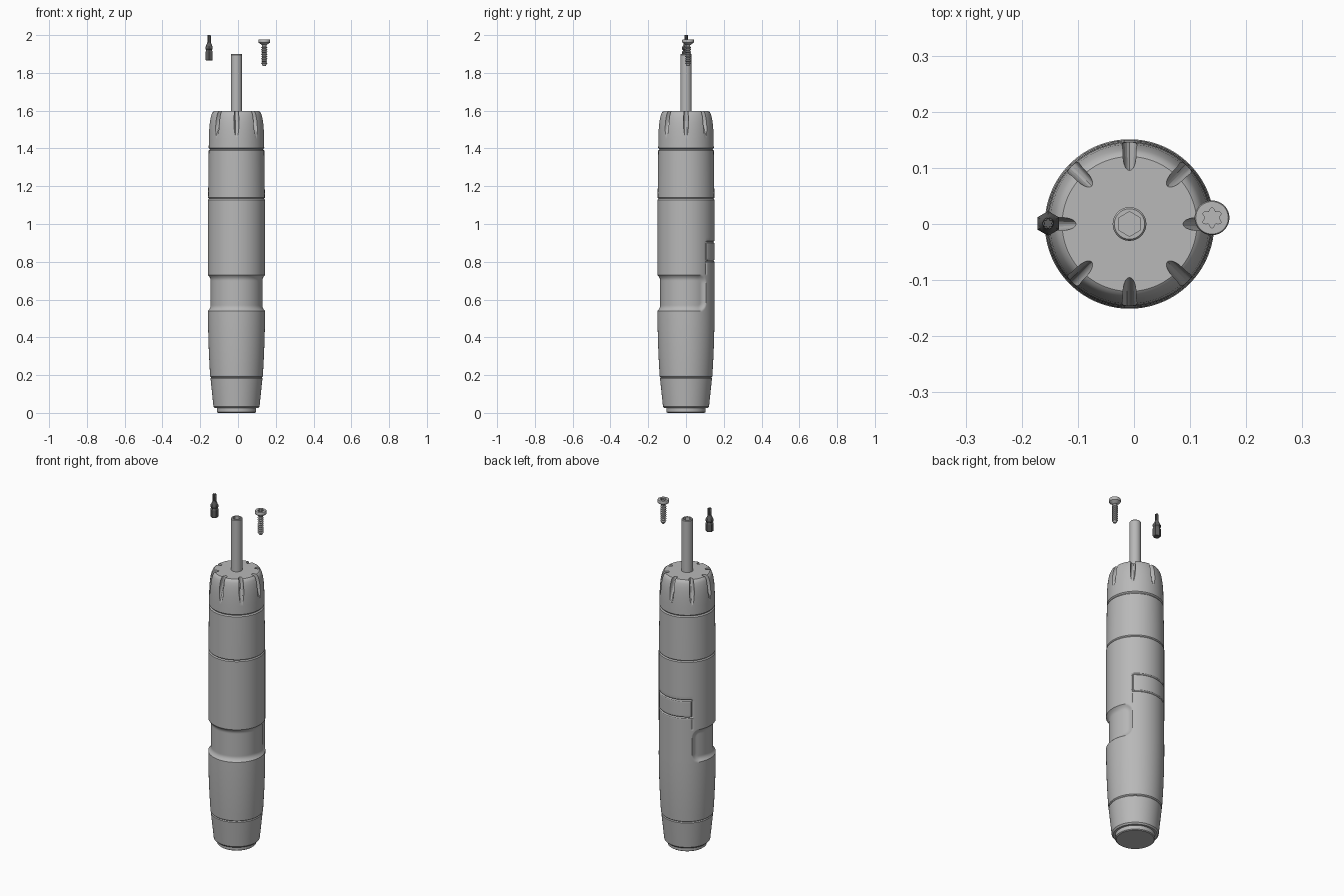
import bpy, bmesh
from math import sin, cos, pi, radians, hypot
from mathutils import Matrix, Vector

if "Cube" in bpy.data.objects:
    bpy.data.objects.remove(bpy.data.objects["Cube"])

AXIS = (-0.008, 0.0)


def material(name, value):
    mat = bpy.data.materials.new(name)
    mat.use_nodes = True
    color = (value, value, value, 1)
    mat.diffuse_color = color
    mat.node_tree.nodes["Principled BSDF"].inputs["Base Color"].default_value = color
    return mat


grey = material("satin_grey", 0.48)
dark = material("dark_steel", 0.11)


def finish(name, bm, mat):
    bmesh.ops.recalc_face_normals(bm, faces=bm.faces)
    mesh = bpy.data.meshes.new(name)
    bm.to_mesh(mesh)
    bm.free()
    mesh.materials.append(mat)
    obj = bpy.data.objects.new(name, mesh)
    bpy.context.collection.objects.link(obj)
    return obj


def select(obj):
    bpy.ops.object.select_all(action="DESELECT")
    obj.select_set(True)
    bpy.context.view_layer.objects.active = obj


def smooth(obj):
    select(obj)
    bpy.ops.object.shade_smooth_by_angle(angle=radians(30))


def loft(name, profile, segs=96, centre=AXIS, shape=None, mat=grey):
    """Stack closed rings from (radius, z) pairs; shape can alter the radius."""
    bm = bmesh.new()
    rings = []
    for r, z in profile:
        ring = []
        for i in range(segs):
            a = pi / 2 + 2 * pi * i / segs
            q = shape(a, z, r) if shape else r
            ring.append(bm.verts.new((centre[0] + q * cos(a), centre[1] + q * sin(a), z)))
        rings.append(ring)
    for low, high in zip(rings, rings[1:]):
        for i in range(segs):
            j = (i + 1) % segs
            bm.faces.new((low[i], low[j], high[j], high[i]))
    bm.faces.new(rings[0])
    bm.faces.new(rings[-1])
    obj = finish(name, bm, mat)
    smooth(obj)
    return obj


def cut(obj, cutter):
    cutter.hide_render = True
    mod = obj.modifiers.new("cut", "BOOLEAN")
    mod.operation = "DIFFERENCE"
    mod.object = cutter
    select(obj)
    bpy.ops.object.modifier_apply(modifier=mod.name)
    bpy.data.objects.remove(cutter)
    smooth(obj)


def star(a, z, r):
    return r * (1 - 0.2 * cos(6 * a))


# Grip: thumb recess around the front, outlined latch panel and seams at the back
def rounded_box(u, v, half_u, half_v, corner):
    du, dv = abs(u) - half_u + corner, abs(v) - half_v + corner
    return hypot(max(du, 0), max(dv, 0)) + min(max(du, dv), 0) - corner


def grip_shape(a, z, r):
    back = (a - pi / 2 + pi) % (2 * pi) - pi
    front = pi - abs(back)
    inside = -rounded_box(front * 0.15, z - 0.635, 0.352, 0.095, 0.045)
    t = min(max(inside / 0.028, 0), 1)
    depth = 0.014 * t * (2 - t)
    edge = abs(rounded_box(back * 0.15, z - 0.855, 0.118, 0.05, 0.004))
    depth += 0.006 * max(0, 1 - edge / 0.006)
    if 0.73 < z < 0.80:
        depth += 0.004 * max(0, 1 - abs(abs(back) * 0.15 - 0.118) / 0.006)
    return r - depth


def grip_radius(z):
    t = min(max((z - 0.19) / 0.36, 0), 1)
    return 0.139 + 0.012 * t * (2 - t)


levels = [0.193 + 0.042 * i for i in range(8)]
levels += [0.53 + 0.005 * i for i in range(78)]
levels += [0.93, 1.0, 1.07, 1.128]
grip = [(0.134, 0.188)] + [(grip_radius(z), z) for z in levels] + [(0.146, 1.134)]
loft("grip", grip, segs=192, shape=grip_shape)

# Lower sleeve and end plug
loft("end_plug", [(0.098, 0), (0.103, 0.004), (0.103, 0.04)])
loft("lower_sleeve", [(0.115, 0.026), (0.122, 0.034), (0.1375, 0.183), (0.133, 0.189)])

# Upper sleeve and the dark gap below the cap
loft("upper_sleeve", [(0.145, 1.133), (0.150, 1.139), (0.149, 1.25),
                      (0.147, 1.388), (0.141, 1.394)])
loft("cap_gap", [(0.141, 1.385), (0.141, 1.405)])

# Cap with eight sloping finger notches
cap = loft("cap", [(0.141, 1.396), (0.147, 1.402), (0.1465, 1.45), (0.145, 1.50),
                   (0.142, 1.535), (0.138, 1.56), (0.133, 1.579), (0.127, 1.592),
                   (0.120, 1.597)])
bm = bmesh.new()
slope = Vector((0.404, 0, -0.915)).normalized()
outward = Vector((0.915, 0, 0.404)).normalized()
middle = Vector((0.1165, 0, 1.54)) + outward * 0.026
frame = Matrix.Identity(4)
for col, axis in enumerate((Vector((0, 1, 0)), outward * 2, slope)):
    for row in range(3):
        frame[row][col] = axis[row]
for i in range(8):
    place = (Matrix.Translation((*AXIS, 0)) @ Matrix.Rotation(i * pi / 4, 4, "Z")
             @ Matrix.Translation(middle) @ frame)
    bmesh.ops.create_cone(bm, cap_ends=True, segments=20, radius1=0.010,
                          radius2=0.016, depth=0.2, matrix=place)
cut(cap, finish("notch_cutter", bm, grey))

# Drive shaft with hexagonal socket
shaft = loft("shaft", [(0.030, 1.58), (0.030, 1.896), (0.027, 1.90)], segs=48)
cut(shaft, loft("hex_cutter", [(0.022, 1.84), (0.022, 1.92)], segs=6))

# Loose screw with star socket and ringed thread
SCREW = (0.139, 0.011)
thread = [(0.007, 1.836), (0.011, 1.842)]
for i in range(8):
    z = 1.846 + 0.012 * i
    thread += [(0.011, z), (0.016, z + 0.004), (0.016, z + 0.006), (0.011, z + 0.010)]
loft("screw_thread", thread + [(0.012, 1.962)], segs=32, centre=SCREW)
head = loft("screw_head", [(0.012, 1.947), (0.020, 1.953), (0.030, 1.960), (0.031, 1.964),
                           (0.031, 1.974), (0.029, 1.978)], segs=48, centre=SCREW)
cut(head, loft("star_cutter", [(0.015, 1.964), (0.015, 1.99)], segs=48,
               centre=SCREW, shape=star))

# Loose driver bit: hexagonal shank, round neck, star tip
BIT = (-0.153, 0.001)
loft("bit_shank", [(0.019, 1.866), (0.022, 1.870), (0.022, 1.912), (0.018, 1.917),
                   (0.018, 1.921), (0.022, 1.926), (0.022, 1.936), (0.016, 1.945)],
     segs=6, centre=BIT, mat=dark)
loft("bit_neck", [(0.018, 1.938), (0.016, 1.945), (0.010, 1.958), (0.010, 1.962)],
     segs=32, centre=BIT, mat=dark)
loft("bit_tip", [(0.0085, 1.955), (0.0085, 1.998), (0.0075, 2.0)], segs=48,
     centre=BIT, shape=star, mat=dark)
